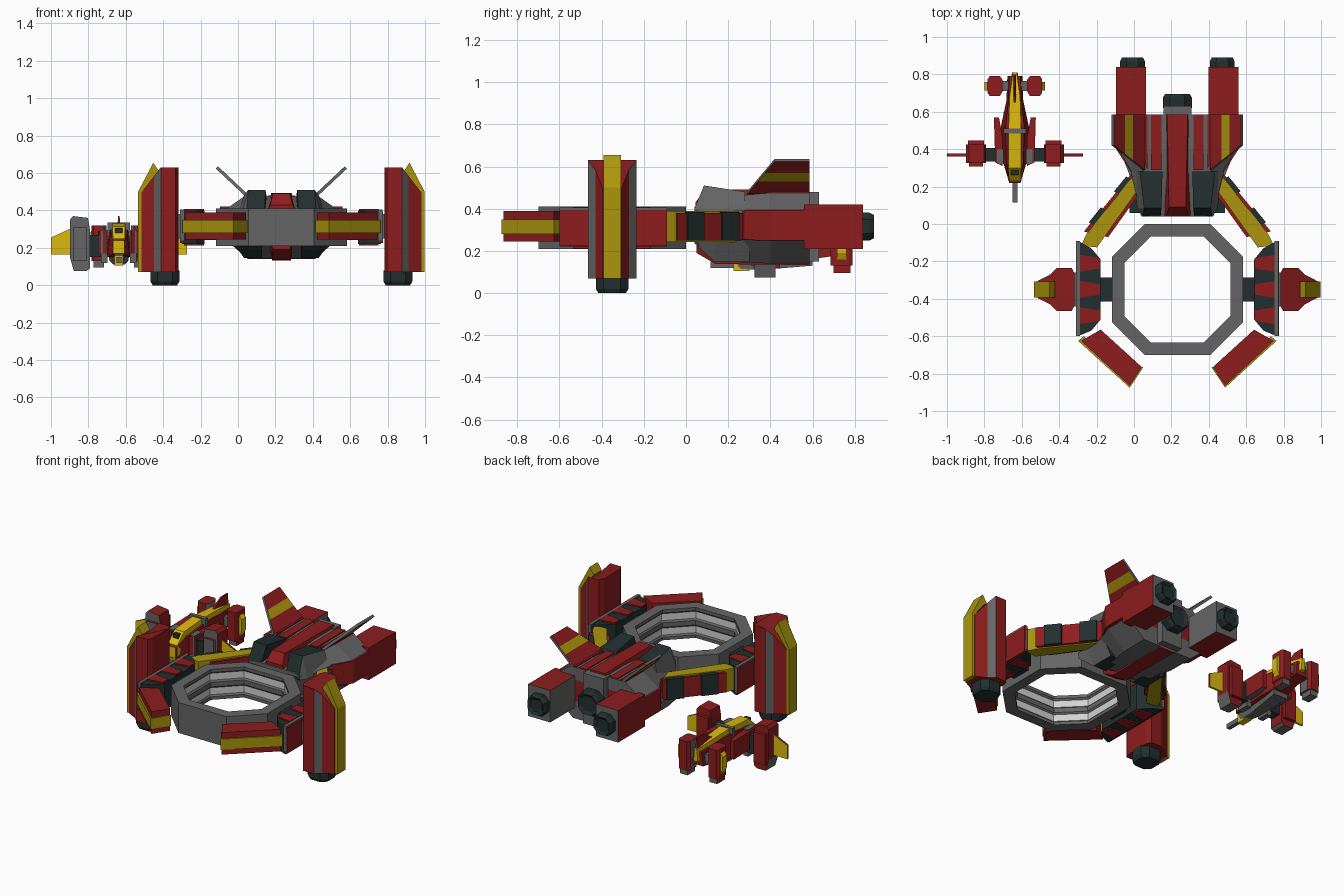
import bpy, bmesh, math

if "Cube" in bpy.data.objects:
    bpy.data.objects.remove(bpy.data.objects["Cube"])

COLORS = {"red": (.27, .012, .013), "grey": (.13, .13, .13), "dark": (.016, .028, .028),
          "gold": (.41, .305, .004), "yellow": (.71, .49, .005), "light": (.65, .65, .65)}
MATS = {}
for n, c in COLORS.items():
    MATS[n] = bpy.data.materials.new(n)
    MATS[n].diffuse_color = (*c, 1)
KEYS = list(COLORS)
BIG, SMALL = .232, -.637          # centre lines of the two ships


def loft(name, loops, col, cx=BIG, mirror=True, sides={}, caps=(None, None), closed=False):
    """Skin a row of equal loops; x is measured from the centre line and mirrored over it."""
    for s in ((1, -1) if mirror else (1,)):
        bm = bmesh.new()
        rows = [[bm.verts.new((cx + s * p[0], p[1], p[2])) for p in lp] for lp in loops]
        n = len(loops[0])
        pairs = list(zip(rows, rows[1:])) + ([(rows[-1], rows[0])] if closed else [])
        for k, (a, b) in enumerate(pairs):
            for i in range(n):
                f = bm.faces.new((a[i], a[(i + 1) % n], b[(i + 1) % n], b[i]))
                f.material_index = KEYS.index(sides.get(k if closed else i, col))
        if not closed:
            for r, c in zip((rows[0], rows[-1]), caps):
                bm.faces.new(r).material_index = KEYS.index(c or col)
        bmesh.ops.recalc_face_normals(bm, faces=bm.faces)
        me = bpy.data.meshes.new(name)
        bm.to_mesh(me)
        bm.free()
        for k in KEYS:
            me.materials.append(MATS[k])
        ob = bpy.data.objects.new(name + ("" if not mirror else "_right" if s > 0 else "_left"), me)
        bpy.context.collection.objects.link(ob)


def plan(name, pts, z0, z1, col, **kw):
    loft(name, [[(x, y, z) for x, y in pts] for z in (z0, z1)], col, **kw)


def front(name, pts, y0, y1, col, **kw):
    loft(name, [[(x, y, z) for x, z in pts] for y in (y0, y1)], col, **kw)


def box(name, x0, x1, y0, y1, z0, z1, col, **kw):
    plan(name, [(x0, y0), (x1, y0), (x1, y1), (x0, y1)], z0, z1, col, **kw)


def slices(name, rows, col, **kw):
    """Rows of (y, z low, z high, x half-width low, x half-width high)."""
    loft(name, [[(-a, y, lo), (a, y, lo), (b, y, hi), (-b, y, hi)] for y, lo, hi, a, b in rows],
         col, mirror=False, **kw)


def octo(a, b):
    return [(a, -b), (a, b), (b, a), (-b, a), (-a, b), (-a, -b), (-b, -a), (b, -a)]


# --- Big ship: open octagonal ring with two light bands in the inner wall
prof = [(1, .41), (1, .21), (.81, .21), (.81, .23), (.835, .24), (.835, .285), (.81, .295),
        (.81, .325), (.835, .335), (.835, .38), (.81, .39), (.81, .41)]
loft("ring", [[(x * k, y * k - .35, z) for x, y in octo(.35, .175)] for k, z in prof],
     "grey", mirror=False, closed=True, sides={4: "light", 8: "light"})

# --- Vertical side pods
YP = -.35
sec = [(.55, -.085), (.565, -.115), (.645, -.115), (.68, -.08), (.748, -.045),
       (.748, .045), (.68, .08), (.645, .115), (.565, .115), (.55, .085)]


def pod_top(x):
    return .63 if x <= .645 else .63 - (x - .645) * 1.3


loft("side_pod", [[(x, y + YP, .07) for x, y in sec], [(x, y + YP, pod_top(x)) for x, y in sec]],
     "red", sides={2: "grey", 6: "grey"})
front("pod_ridge", [(.74, .07), (.766, .07), (.766, .50), (.685, .655), (.655, .61), (.74, .49)],
      YP - .042, YP + .042, "gold")
loft("pod_thruster", [[(x * k + .623, y * k + YP, z) for x, y in octo(.077, .04)]
                      for k, z in ((.85, 0), (1, .02), (1, .08))], "dark")

# --- Side walls with stripes, and struts to ring and pods
plan("side_wall", [(.532, -.09), (.46, -.13), (.41, -.19), (.41, -.51), (.46, -.57), (.532, -.60)],
     .22, .40, "dark", sides={5: "red"})
box("wall_rail", .52, .541, -.60, -.09, .24, .405, "grey")
box("wall_skin", .53, .543, -.60, -.09, .225, .395, "red")
for i, y in enumerate((-.21, -.35, -.49)):
    for z in (.212, .40):
        plan("wall_stripe_%d" % i, [(.415, y - .028), (.52, y - .045), (.52, y + .045), (.415, y + .028)],
             z, z + .008, "red")
box("ring_strut", .33, .42, -.415, -.285, .25, .37, "dark")
box("pod_strut", .53, .56, -.44, -.26, .25, .38, "grey")

# --- Front claws with raised outer rim
plan("front_claw", [(.515, -.625), (.255, -.865), (.19, -.765), (.41, -.565)], .245, .39, "red")
plan("claw_rim", [(.53, -.625), (.255, -.875), (.182, -.765), (.22, -.77), (.27, -.82), (.5, -.60)],
     .28, .35, "gold")

# --- Rear arms joining the walls to the hull
plan("rear_arm", [(.50, -.04), (.245, .27), (.19, .18), (.37, -.07)], .25, .38, "red")
plan("arm_band", [(.515, -.115), (.487, -.055), (.242, .25), (.205, .19), (.43, -.125)],
     .243, .39, "gold")
for t in (.15, .68):
    x, y = .50 - .255 * t, -.05 + .312 * t
    plan("arm_block_%d" % (t * 100), [(x - .03, y - .01), (x + .012, y + .012),
         (x - .053, y + .092), (x - .09, y + .07)], .25, .385, "dark")

# --- Hull: red middle, grey upper and lower halves
half = [(.17, .04), (.20, .25), (.25, .28), (.327, .40), (.327, .585)]
plan("hull_middle", half + [(-x, y) for x, y in reversed(half)], .25, .395, "red",
     mirror=False, sides={9: "grey", 0: "grey", 8: "grey"})
slices("hull_top", [(.04, .39, .41, .19, .15), (.28, .39, .465, .25, .18), (.40, .39, .475, .32, .20),
                    (.585, .39, .475, .32, .20)], "grey")
box("top_panel_inner", .085, .14, .29, .583, .44, .481, "red")
plan("top_panel_outer", [(.16, .29), (.20, .40), (.20, .583), (.16, .583)], .44, .481, "red")
slices("hull_bottom", [(.04, .235, .255, .17, .19), (.17, .15, .255, .13, .22),
                       (.40, .14, .255, .18, .31), (.585, .14, .255, .18, .31)], "grey")
slices("spine", [(.045, .39, .43, .078, .06), (.09, .39, .49, .078, .045), (.585, .39, .492, .078, .055)], "red")
slices("keel", [(.05, .19, .26, .045, .07), (.14, .138, .26, .05, .07), (.585, .133, .26, .05, .07)], "red")

# --- Twin dark canopies above and intakes below
loft("canopy", [[(i, y, .37), (o, y, .37), (p, y, z), (i, y, z)] for y, i, o, p, z in
                ((.04, .09, .19, .185, .40), (.085, .085, .215, .178, .51), (.28, .08, .237, .20, .48))],
     "dark", sides={1: "grey"}, caps=("dark", "grey"))
loft("lower_intake", [[(.1, y, .25), (.255, y, .25), (w, y, z), (.105, y, z)] for y, w, z in
                      ((.06, .25, .215), (.14, .2, .147), (.30, .2, .147))], "dark", sides={1: "grey"})

# --- Leaning tail fins in three colour bands
def fin_row(t):
    x, z, y = .18 + .165 * t, .475 + .155 * t, .29 + .13 * t
    return [(x - .006, y, z + .006), (x + .006, y, z - .006), (x + .006, .585, z - .006), (x - .006, .585, z + .006)]


for i, (a, b, c) in enumerate(((0, .38, "red"), (.38, .64, "gold"), (.64, 1, "red"))):
    loft("fin_band_%d" % i, [fin_row(a), fin_row(b)], c, sides={0: "grey", 2: "grey"},
         caps=(None, "grey" if b == 1 else None))

# --- Engines
box("engine_block", .167, .327, .56, .84, .21, .42, "red", sides={2: "grey", 3: "grey"})


def nozzle(name, x, y0, y1, z, r, mirror):
    loft(name, [[(x + a * k, y, z + b * k) for a, b in octo(r, r * .5)]
                for y, k in ((y0, 1), (y1 - .02, 1), (y1, .85), (y1 - .012, .6))], "dark", mirror=mirror)


nozzle("engine_nozzle", .24, .83, .89, .315, .066, True)
box("centre_engine", -.075, .075, .56, .63, .15, .48, "grey", mirror=False)
nozzle("centre_nozzle", 0, .62, .695, .315, .078, False)

# --- Small fighter: fuselage
S = dict(cx=SMALL)
slices("fighter_body", [(.22, .17, .24, .03, .03), (.32, .15, .28, .06, .045), (.52, .15, .30, .075, .05),
                        (.66, .17, .29, .045, .035), (.79, .19, .28, .04, .03)], "red",
       caps=("yellow", None), **S)
slices("fighter_spine", [(.232, .18, .25, .036, .032), (.30, .2, .315, .04, .034), (.50, .2, .33, .04, .034),
                         (.68, .2, .32, .035, .028), (.81, .22, .30, .015, .01)], "yellow", **S)
slices("fighter_belly", [(.24, .115, .18, .02, .025), (.36, .11, .18, .03, .04), (.60, .13, .18, .05, .06)],
       "grey", **S)
box("fighter_chin", -.022, .022, .225, .30, .105, .16, "yellow", mirror=False, **S)
box("fighter_window", -.02, .02, .262, .30, .27, .305, "dark", mirror=False, **S)
box("fighter_collar", -.06, .06, .485, .51, .22, .336, "grey", mirror=False, **S)
box("fighter_gun", -.013, .013, .115, .26, .12, .15, "grey", mirror=False, **S)
loft("fighter_tail_fin", [[(-.008, .63, .31), (.008, .63, .31), (.008, .80, .29), (-.008, .80, .29)],
                          [(-.004, .73, .37), (.004, .73, .37), (.004, .80, .37), (-.004, .80, .37)]],
     "red", mirror=False, **S)
plan("fighter_cheek", [(.065, .31), (.105, .33), (.112, .57), (.085, .57), (.065, .46)], .17, .29, "red",
     caps=("grey", "red"), **S)
box("fighter_vent", .06, .095, .32, .40, .12, .295, "grey", **S)

# --- Fighter wings: arm, tall pod and pointed tip
box("wing_arm", .09, .16, .335, .405, .15, .27, "dark", **S)
front("wing_pod", [(.155, .09), (.175, .075), (.24, .075), (.262, .15), (.262, .35), (.245, .37),
                   (.165, .36), (.155, .30)], .325, .425, "red", caps=("grey", "red"),
      sides={0: "grey", 1: "grey", 2: "grey"}, **S)
box("wing_pod_core", .17, .245, .308, .44, .13, .31, "grey", caps=("grey", "red"), **S)
box("wing_pod_back", .165, .25, .42, .446, .12, .32, "red", **S)
front("wing_tip", [(.255, .165), (.363, .165), (.363, .255), (.255, .305)], .362, .376, "yellow",
      sides={1: "red", 2: "red"}, **S)

# --- Fighter tail pods
box("tail_arm", .02, .08, .71, .765, .20, .26, "grey", **S)
plan("tail_pod", [(.065, .71), (.08, .685), (.135, .685), (.145, .70), (.145, .775), (.135, .79), (.08, .79),
                  (.065, .77)], .13, .32, "red", sides={7: "grey", 0: "grey"}, caps=("grey", "red"), **S)
box("tail_pod_foot", .08, .135, .70, .78, .095, .14, "grey", sides={1: "red"}, **S)
front("tail_pod_edge", [(.14, .15), (.162, .19), (.162, .27), (.14, .30)], .715, .76, "yellow", **S)

for m in bpy.data.materials:
    if m.users and not m.is_grease_pencil:
        m.use_nodes = True
        m.node_tree.nodes["Principled BSDF"].inputs["Base Color"].default_value = m.diffuse_color
